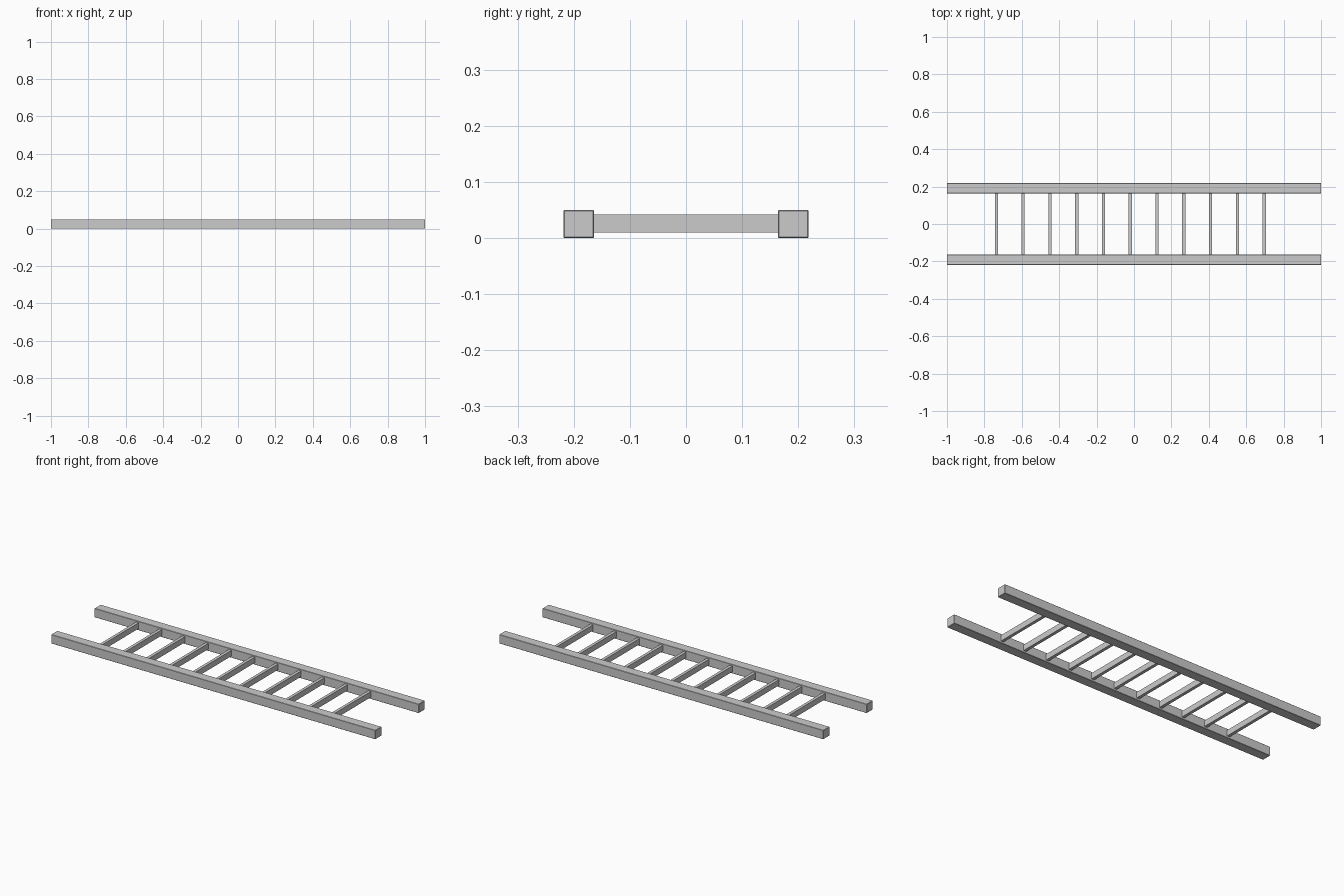
import bpy

if "Cube" in bpy.data.objects:
    bpy.data.objects.remove(bpy.data.objects["Cube"])

def box(name, center, size, bevel=0.0):
    bpy.ops.mesh.primitive_cube_add(size=1, location=center)
    ob = bpy.context.object
    ob.name = name
    ob.scale = size
    bpy.ops.object.transform_apply(location=False, rotation=False, scale=True)
    if bevel:
        m = ob.modifiers.new("edge_bevel", 'BEVEL')
        m.width = bevel
        m.segments = 1
    return ob

# two long side rails
for side, label in ((-1, "front"), (1, "back")):
    box(label + "_rail", (0, side * 0.191, 0.025), (2.0, 0.054, 0.05), 0.0015)

# evenly spaced flat rungs between the rails
for i in range(11):
    box(f"rung_{i + 1}", (-0.736 + i * 0.1432, 0, 0.026), (0.017, 0.34, 0.032))
